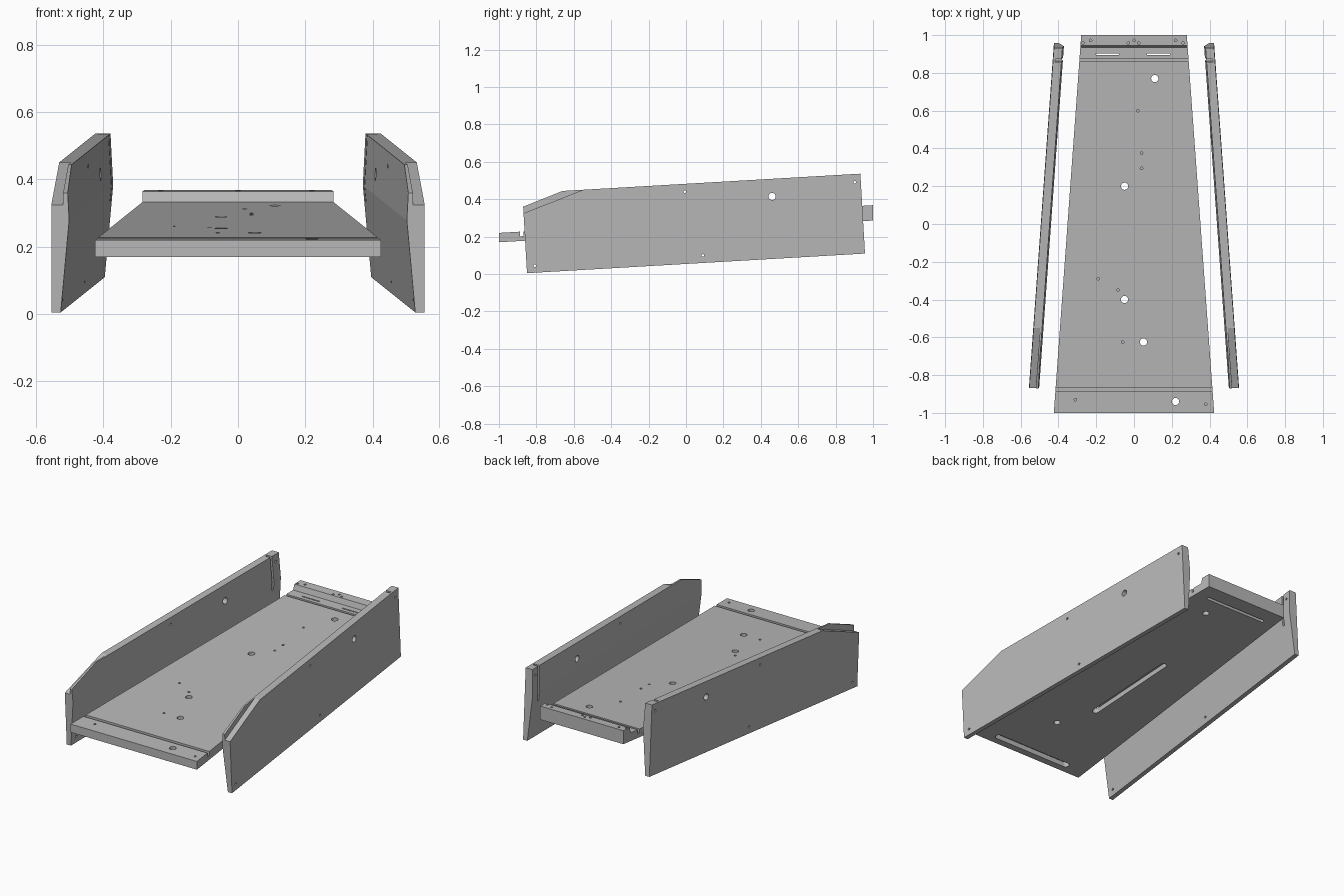
import bpy, bmesh
from mathutils import Vector

if "Cube" in bpy.data.objects:
    bpy.data.objects.remove(bpy.data.objects["Cube"], do_unlink=True)

SLOPE = 0.058
TAPER = 0.0725

grey = bpy.data.materials.new("plain grey")
grey.use_nodes = True
grey.diffuse_color = (0.48, 0.48, 0.48, 1)
grey.node_tree.nodes["Principled BSDF"].inputs["Base Color"].default_value = grey.diffuse_color


def loft(bm, start, end):
    """Closed solid between two matching outlines."""
    a = [bm.verts.new(p) for p in start]
    b = [bm.verts.new(p) for p in end]
    bm.faces.new(a)
    bm.faces.new(b[::-1])
    for i in range(len(a)):
        j = (i + 1) % len(a)
        bm.faces.new((a[j], a[i], b[i], b[j]))


def make(name, solids):
    bm = bmesh.new()
    for start, end in solids:
        loft(bm, start, end)
    bmesh.ops.recalc_face_normals(bm, faces=bm.faces)
    mesh = bpy.data.meshes.new(name)
    bm.to_mesh(mesh)
    bm.free()
    mesh.materials.append(grey)
    obj = bpy.data.objects.new(name, mesh)
    bpy.context.collection.objects.link(obj)
    return obj


def prism(outline, axis, low, high):
    """Extrude a 2D outline along x (axis 0) or z (axis 2)."""
    def place(p, t):
        return (t, p[0], p[1]) if axis == 0 else (p[0], p[1], t)
    return [place(p, low) for p in outline], [place(p, high) for p in outline]


def stadium(a, b, r, n=20):
    """Round-ended slot outline; a circle when both ends agree."""
    a, b = Vector(a), Vector(b)
    d = (b - a).normalized() if a != b else Vector((1, 0))
    side = Vector((-d.y, d.x))
    pts = []
    from math import sin, cos, pi
    for centre, turn in ((b, -pi / 2), (a, pi / 2)):
        steps = n // 2 + (1 if a != b else 0)
        for i in range(steps):
            t = turn + 2 * pi * i / n
            pts.append(centre + r * (cos(t) * d + sin(t) * side))
    return pts


def box(x0, x1, y0, y1):
    return [(x0, y0), (x1, y0), (x1, y1), (x0, y1)]


def carve(obj, cuts):
    """Subtract each group of solids and bake the result."""
    cutters = [make("cutter", group) for group in cuts]
    for c in cutters:
        c.hide_render = True
        mod = obj.modifiers.new("cut", 'BOOLEAN')
        mod.operation = 'DIFFERENCE'
        mod.solver = 'EXACT'
        mod.object = c
    deps = bpy.context.evaluated_depsgraph_get()
    deps.update()
    mesh = bpy.data.meshes.new_from_object(obj.evaluated_get(deps))
    obj.modifiers.clear()
    obj.data = mesh
    mesh.name = obj.name
    for c in cutters:
        bpy.data.objects.remove(c, do_unlink=True)


# Tapered floor board with two cross grooves and a raised rear rail
profile = [(-1, 0), (1, 0), (1, .082), (.945, .082), (.935, .05),
           (.875, .05), (.875, .025), (.86, .025), (.86, .05),
           (-.868, .05), (-.868, .025), (-.888, .025), (-.888, .05), (-1, .05)]


def half_width(y):
    return 0.352 - TAPER * y


floor = make("floor_board", [([(-half_width(y), y, z) for y, z in profile],
                              [(half_width(y), y, z) for y, z in profile])])

big_holes = [(.11, .77), (-.05, .2), (-.05, -.4), (.05, -.625), (.22, -.94)]
pin_holes = [(.02, .6), (.04, .375), (.04, .295), (-.19, -.29), (-.085, -.35),
             (-.06, -.625), (-.31, -.93), (.38, -.955)]
rail_holes = [(-.27, .958), (-.23, .972), (-.03, .958), (0, .972),
              (.025, .958), (.22, .972), (.26, .958)]
holes = [prism(stadium(p, p, .019), 2, -.05, .15) for p in big_holes]
holes += [prism(stadium(p, p, .007, 12), 2, .02, .15) for p in pin_holes + rail_holes]
holes += [prism(box(x, x + .12, .896, .903), 2, -.05, .15) for x in (-.2, .07)]
# Wiring channels in the underside
channels = [prism(stadium(a, b, r), 2, -.05, .03) for a, b, r in (
    ((-.05, -.4), (-.05, .2), .0195),
    ((.22, -.94), (-.28, -.94), .0195),
    ((-.2, .9), (.2, .9), .01))]
carve(floor, [holes, channels])
for v in floor.data.vertices:
    v.co.z += .17 + SLOPE * (v.co.y + 1)

# Side panel, built as (depth from outer face, length, height)
FRONT, REAR, TOP = -.85, .957, .427
section = [(0, 0), (.028, 0), (.053, .273), (.045, TOP), (0, TOP)]
panel = make("left_side_panel", [([(d, FRONT, h) for d, h in section],
                                  [(d, REAR, h) for d, h in section])])


def above(u0, h0, u1, h1):
    """Area above a sloping line, stretched past both ends."""
    m = (h1 - h0) / (u1 - u0)
    return [(u0 - .1, h0 - .1 * m), (u1 + .1, h1 + .1 * m), (u0 - .1, h1 + .1 * m)]


rebate = prism(above(FRONT, .32, -.525, TOP), 0, -.05, .035)
lip = prism(above(FRONT, .355, -.635, TOP), 0, -.06, .1)
groove = prism(box(.882, .897, .22, .5), 0, .012, .1)
bores = [prism(stadium(p, p, r), 0, -.05, .1) for p, r in (
    ((.48, .333), .019), ((-.807, .037), .007), ((.015, .385), .007),
    ((.093, .04), .007), ((.925, .383), .007))]
carve(panel, [[rebate], [lip], [groove], bores])


# Lean the panel to the floor slope and taper
for v in panel.data.vertices:
    d, u, h = v.co
    v.co = (.555 - TAPER * (u - FRONT) - d, u - SLOPE * h, .054 + SLOPE * u + h)
panel.data.flip_normals()

# Mirrored panel on the other side
other = bpy.data.objects.new("right_side_panel", panel.data.copy())
bpy.context.collection.objects.link(other)
for v in other.data.vertices:
    v.co.x = -v.co.x
other.data.flip_normals()
